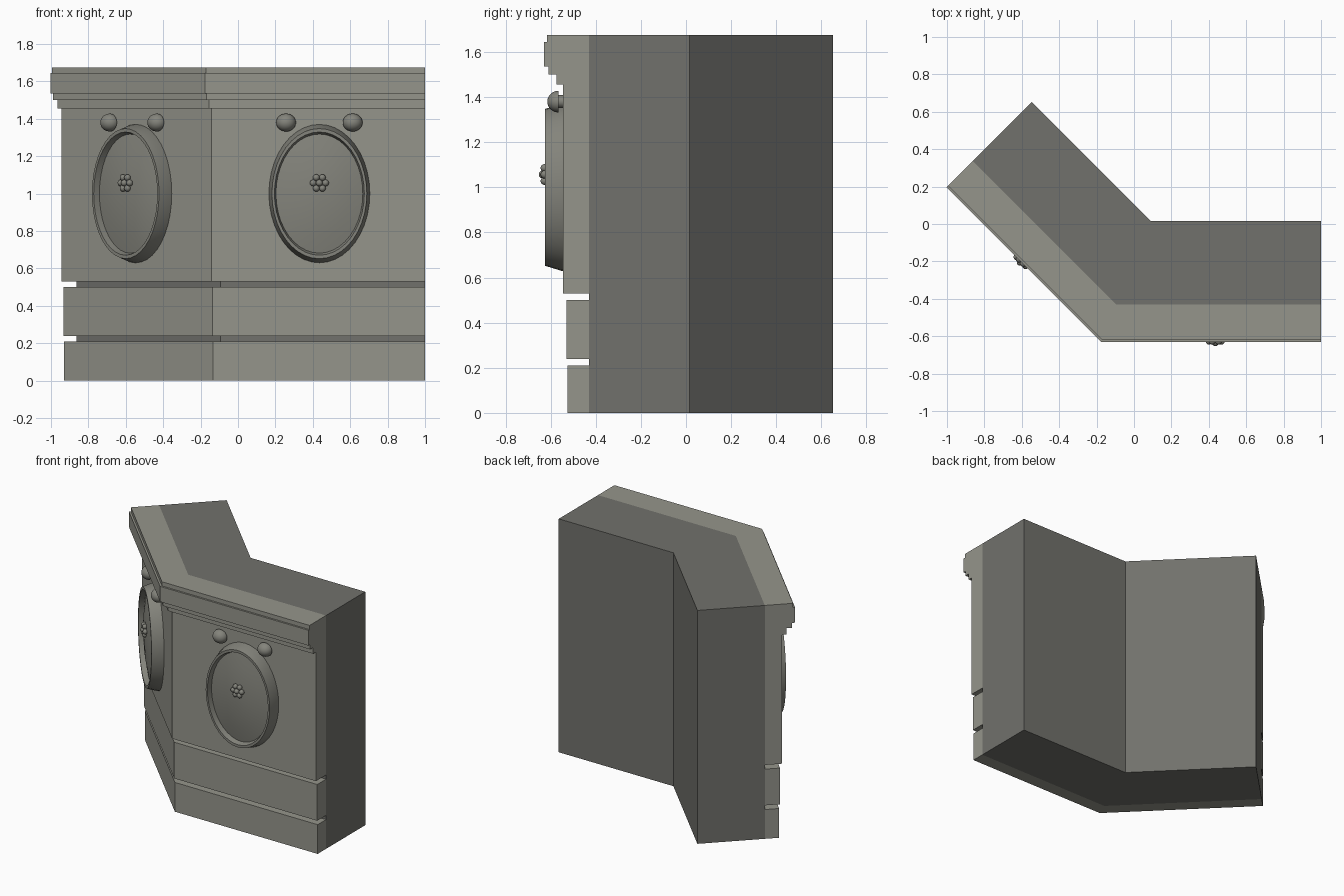
import bpy
import bmesh
import math
from mathutils import Matrix, Vector

cube = bpy.data.objects.get("Cube")
if cube:
    bpy.data.objects.remove(cube, do_unlink=True)


def material(name, color):
    mat = bpy.data.materials.new(name)
    mat.use_nodes = True
    mat.diffuse_color = (*color, 1)
    bsdf = mat.node_tree.nodes["Principled BSDF"]
    bsdf.inputs["Base Color"].default_value = (*color, 1)
    bsdf.inputs["Roughness"].default_value = 0.8
    return mat


STONE = material("light stone", (0.30, 0.30, 0.26))
CORE = material("dark stone", (0.165, 0.165, 0.15))
CARVED = material("carved stone", (0.23, 0.23, 0.20))

BACK = 0.015      # y of the back of the straight wing
CORNER = 0.09     # x of the inner corner


def finish(name, bm, mat, smooth=False):
    bmesh.ops.recalc_face_normals(bm, faces=bm.faces)
    mesh = bpy.data.meshes.new(name)
    bm.to_mesh(mesh)
    bm.free()
    mesh.materials.append(mat)
    obj = bpy.data.objects.new(name, mesh)
    bpy.context.collection.objects.link(obj)
    if smooth:
        bpy.ops.object.select_all(action="DESELECT")
        obj.select_set(True)
        bpy.context.view_layer.objects.active = obj
        bpy.ops.object.shade_smooth_by_angle(angle=math.radians(30))
    return obj


def bent_line(depth):
    """Plan line running along both wings, a given depth in front of the back."""
    corner = CORNER - depth * math.tan(math.radians(22.5))
    end = (CORNER + BACK - depth * math.sqrt(2) - 1.2) / 2
    return [(1, BACK - depth), (corner, BACK - depth), (end, end + 1.2)]


def bent_slab(name, inner, outer, bottom, top, mat):
    """Slab following the bend, made of two mitred blocks sharing the corner."""
    bm = bmesh.new()
    near, far = bent_line(inner), bent_line(outer)
    outline = near + far[::-1]
    low = [bm.verts.new((x, y, bottom)) for x, y in outline]
    high = [bm.verts.new((x, y, top)) for x, y in outline]
    for ring in (low, high):
        bm.faces.new([ring[i] for i in (0, 1, 4, 5)])
        bm.faces.new([ring[i] for i in (1, 2, 3, 4)])
    for i in range(6):
        j = (i + 1) % 6
        bm.faces.new((low[i], low[j], high[j], high[i]))
    return finish(name, bm, mat)


def lathe(name, profile, rx, rz, frame, mat, segments=40):
    """Oval turned shape facing -y; profile holds (radius fraction, depth)."""
    bm = bmesh.new()
    rings = []
    for frac, depth in profile:
        ring = []
        for i in range(segments):
            a = math.tau * i / segments
            ring.append(bm.verts.new(frame @ Vector(
                (frac * rx * math.cos(a), -depth, frac * rz * math.sin(a)))))
        rings.append(ring)
    for a, b in zip(rings, rings[1:]):
        for i in range(segments):
            j = (i + 1) % segments
            bm.faces.new((a[i], a[j], b[j], b[i]))
    bm.faces.new(rings[0])
    bm.faces.new(rings[-1])
    return finish(name, bm, mat, True)


# Wall core and its stepped facing, from the base up to the cornice
FACE = 0.445
bent_slab("wall_core", 0, FACE, 0, 1.675, CORE)
for name, outer, bottom, top in (
        ("base_course", 0.54, 0, 0.21),
        ("second_course", 0.545, 0.24, 0.50),
        ("wall_panel", 0.56, 0.53, 1.455),
        ("cornice_lower_step", 0.59, 1.455, 1.50),
        ("cornice_upper_step", 0.625, 1.50, 1.535),
        ("cornice_band", 0.645, 1.535, 1.645),
        ("cornice_cap", 0.632, 1.645, 1.675)):
    bent_slab(name, FACE, outer, bottom, top, STONE)

# Oval medallion with a raised rim and a shallow domed middle
MEDALLION = [(1, 0), (1, 0.008), (0.94, 0.08), (0.89, 0.08), (0.86, 0.045),
             (0.6, 0.062), (0.3, 0.073), (0.05, 0.077)]
# Half-round stud on a short stem
STUD = [(0.6, 0), (0.6, 0.02)] + [
    (math.cos(a), 0.02 + 0.05 * math.sin(a))
    for a in (math.radians(d) for d in range(0, 90, 12))]

for side, x, y, turn in (("left", 0.435, BACK - 0.56, 0),
                         ("right", -0.545, -0.142, -45)):
    frame = (Matrix.Translation((x, y, 1.0))
             @ Matrix.Rotation(math.radians(turn), 4, "Z"))
    lathe(side + "_medallion", MEDALLION, 0.27, 0.37, frame, CARVED)
    for label, dx in (("outer", 0.178), ("inner", -0.178)):
        spot = frame @ Matrix.Translation((dx if side == "left" else -dx, 0, 0.38))
        lathe(side + "_" + label + "_stud", STUD, 0.053, 0.048, spot, CARVED, 24)

    # Flower of small beads: one in the middle, six around it
    bm = bmesh.new()
    beads = [(0, 0.09, 0)] + [
        (0.033 * math.cos(math.tau * i / 6), 0.082, 0.033 * math.sin(math.tau * i / 6))
        for i in range(6)]
    for dx, depth, dz in beads:
        bmesh.ops.create_uvsphere(
            bm, u_segments=12, v_segments=8, radius=0.018,
            matrix=frame @ Matrix.Translation((dx, -depth, 0.057 + dz)))
    finish(side + "_flower", bm, CARVED, True)
